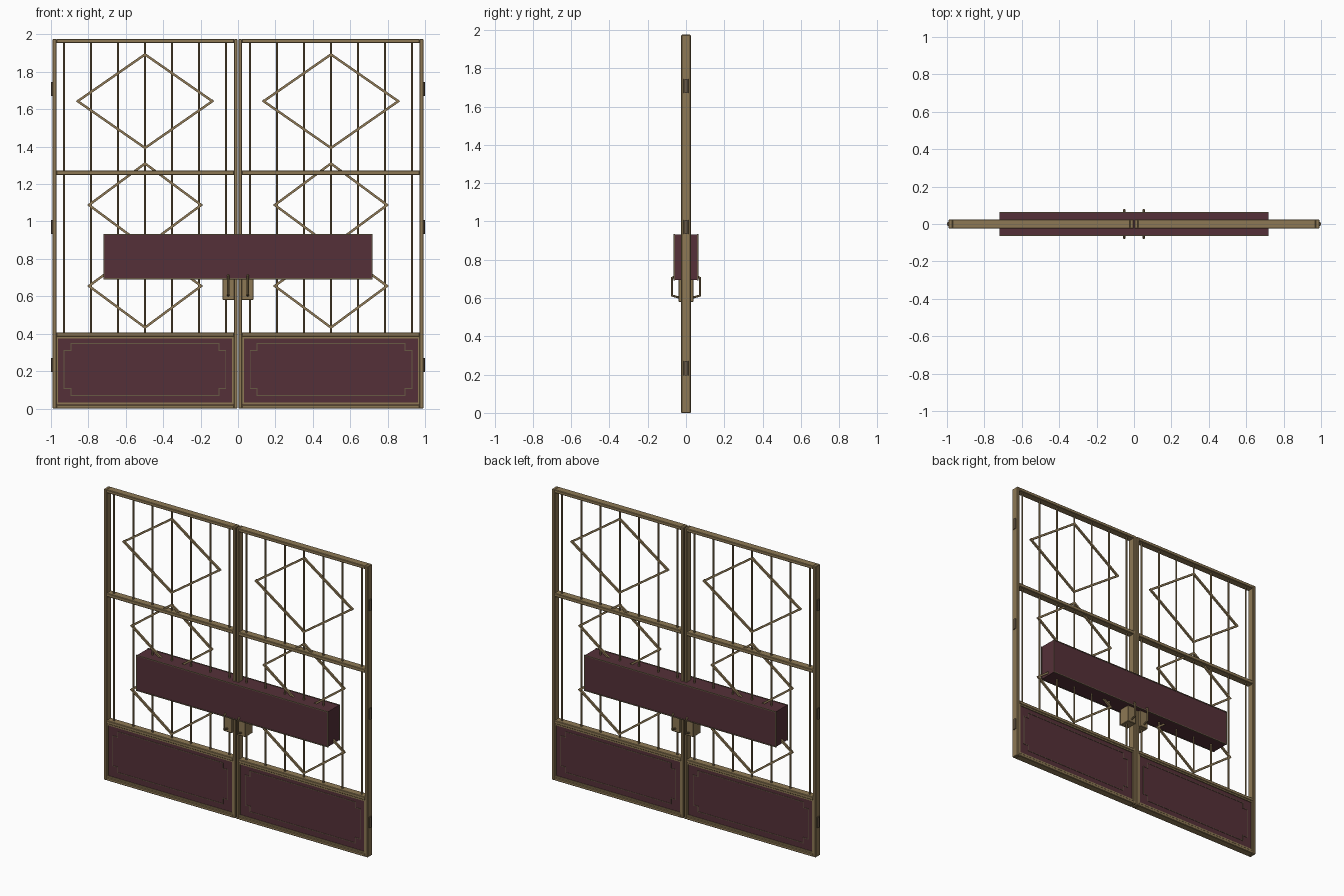
import bpy, bmesh, math
from mathutils import Vector, Matrix

if "Cube" in bpy.data.objects:
    bpy.data.objects.remove(bpy.data.objects["Cube"])


def material(name, color):
    m = bpy.data.materials.new(name)
    m.diffuse_color = (*color, 1)
    m.use_nodes = True
    m.node_tree.nodes["Principled BSDF"].inputs["Base Color"].default_value = m.diffuse_color
    return m


BRASS = material("brass", (0.27, 0.19, 0.09))
WINE = material("wine_panel", (0.09, 0.03, 0.04))
DARK = material("dark_brass", (0.14, 0.10, 0.06))


def box(bm, x0, x1, y0, y1, z0, z1):
    mat = Matrix.Translation(((x0 + x1) / 2, (y0 + y1) / 2, (z0 + z1) / 2))
    mat = mat @ Matrix.Diagonal((x1 - x0, y1 - y0, z1 - z0, 1))
    bmesh.ops.create_cube(bm, size=1, matrix=mat)


def rod(bm, p, q, r, sides=8):
    p, q = Vector(p), Vector(q)
    d = q - p
    mat = Matrix.Translation((p + q) / 2) @ d.to_track_quat('Z', 'Y').to_matrix().to_4x4()
    mat = mat @ Matrix.Rotation(math.pi / sides, 4, 'Z')
    bmesh.ops.create_cone(bm, cap_ends=True, segments=sides, radius1=r, radius2=r,
                          depth=d.length, matrix=mat)


def path(bm, pts, r, sides=4, closed=True):
    n = len(pts)
    for i in range(n if closed else n - 1):
        p, q = Vector(pts[i]), Vector(pts[(i + 1) % n])
        e = (q - p).normalized() * r * 0.7
        rod(bm, p - e, q + e, r, sides)


def finish(name, bm, mat, mx=True, my=False, bevel=0, smooth=False):
    me = bpy.data.meshes.new(name)
    bm.to_mesh(me)
    bm.free()
    ob = bpy.data.objects.new(name, me)
    bpy.context.collection.objects.link(ob)
    me.materials.append(mat)
    if bevel:
        b = ob.modifiers.new("bevel", 'BEVEL')
        b.width, b.segments = bevel, 1
    if mx or my:
        m = ob.modifiers.new("mirror", 'MIRROR')
        m.use_axis = (mx, my, False)
        m.use_mirror_merge = False
    if smooth:
        for o in bpy.context.selected_objects:
            o.select_set(False)
        ob.select_set(True)
        bpy.context.view_layer.objects.active = ob
        bpy.ops.object.shade_smooth_by_angle()
    return ob


CX = 0.497  # leaf centre

# leaf frame: stiles and rails
bm = bmesh.new()
for x0, x1 in ((0.003, 0.022), (0.97, 0.991)):
    box(bm, x0, x1, -0.025, 0.025, 0.0, 1.975)
for z0, z1 in ((0, 0.02), (0.385, 0.407), (1.248, 1.272), (1.953, 1.975)):
    box(bm, 0.02, 0.972, -0.025, 0.025, z0, z1)
finish("leaf_frame", bm, BRASS, bevel=0.003)

# vertical bars
bm = bmesh.new()
for i in range(7):
    x = CX + (i - 3) * 0.1445
    rod(bm, (x, 0, 0.4), (x, 0, 1.955), 0.006)
finish("vertical_bars", bm, BRASS, smooth=True)

# diamond ornaments
bm = bmesh.new()
for z, w, h in ((1.643, 0.36, 0.25), (1.088, 0.30, 0.222), (0.655, 0.30, 0.222)):
    path(bm, [(CX - w, 0, z), (CX, 0, z + h), (CX + w, 0, z), (CX, 0, z - h)], 0.009)
finish("diamond_ornaments", bm, BRASS)

# kick panels
bm = bmesh.new()
box(bm, 0.02, 0.972, -0.015, 0.015, 0.018, 0.387)
finish("kick_panel", bm, WINE)

# bead around each panel
bm = bmesh.new()
path(bm, [(0.026, -0.016, 0.026), (0.966, -0.016, 0.026),
          (0.966, -0.016, 0.380), (0.026, -0.016, 0.380)], 0.007)
finish("panel_bead", bm, BRASS, my=True)

# notched moulding on each panel
x0, x1, z0, z1, n, y = 0.065, 0.93, 0.07, 0.347, 0.037, -0.015
bm = bmesh.new()
path(bm, [(x0 + n, y, z0), (x1 - n, y, z0), (x1 - n, y, z0 + n), (x1, y, z0 + n),
          (x1, y, z1 - n), (x1 - n, y, z1 - n), (x1 - n, y, z1), (x0 + n, y, z1),
          (x0 + n, y, z1 - n), (x0, y, z1 - n), (x0, y, z0 + n), (x0 + n, y, z0 + n)], 0.003)
finish("panel_moulding", bm, DARK, my=True)

# large box across both leaves
bm = bmesh.new()
box(bm, -0.718, 0.718, -0.062, 0.062, 0.693, 0.931)
finish("push_box", bm, WINE, mx=False)

# thin trim along the box edges
bm = bmesh.new()
path(bm, [(-0.717, -0.061, 0.694), (0.717, -0.061, 0.694),
          (0.717, -0.061, 0.930), (-0.717, -0.061, 0.930)], 0.0045)
finish("box_trim", bm, DARK, mx=False, my=True)

# lock plates
bm = bmesh.new()
box(bm, 0.018, 0.083, -0.04, 0.04, 0.58, 0.70)
finish("lock_plate", bm, BRASS, bevel=0.003)

# pull handles
bm = bmesh.new()
path(bm, [(0.052, -0.055, 0.715), (0.052, -0.073, 0.705), (0.052, -0.073, 0.613),
          (0.052, -0.035, 0.602)], 0.006, 8, closed=False)
finish("pull_handle", bm, BRASS, my=True, smooth=True)

# hinges
bm = bmesh.new()
for z in (0.233, 0.971, 1.708):
    rod(bm, (0.987, 0, z - 0.037), (0.987, 0, z + 0.037), 0.013, 12)
finish("hinges", bm, DARK, smooth=True)
